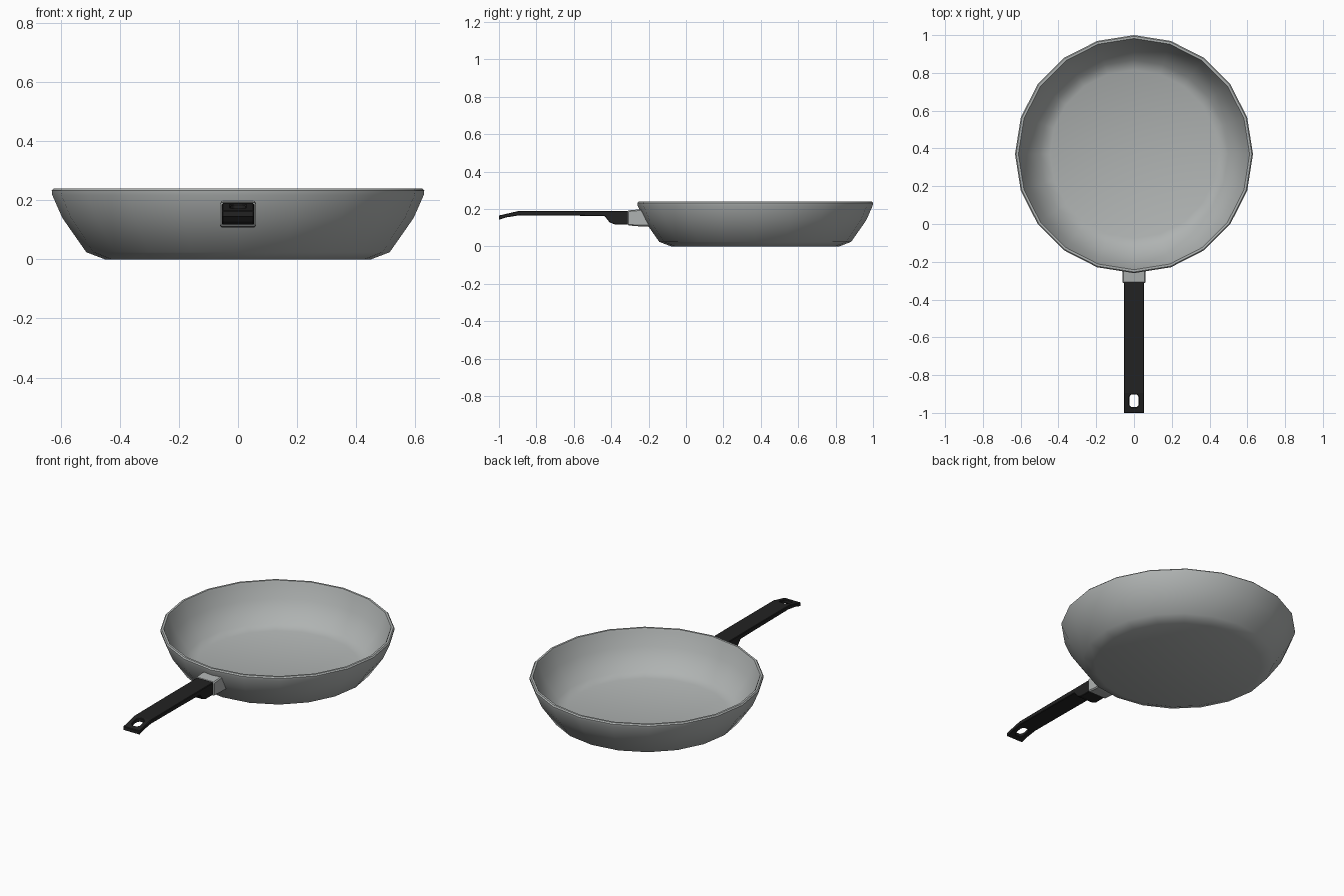
import bpy, bmesh, math

if "Cube" in bpy.data.objects:
    bpy.data.objects.remove(bpy.data.objects["Cube"])

def material(name, rgb):
    m = bpy.data.materials.new(name)
    m.diffuse_color = (*rgb, 1)
    m.use_nodes = True
    m.node_tree.nodes["Principled BSDF"].inputs["Base Color"].default_value = m.diffuse_color
    return m

STEEL = material("brushed grey", (0.43, 0.45, 0.445))
BLACK = material("matte black", (0.016, 0.016, 0.016))

def make_object(name, bm, mat, smooth_angle=None):
    bmesh.ops.recalc_face_normals(bm, faces=bm.faces)
    me = bpy.data.meshes.new(name)
    bm.to_mesh(me)
    bm.free()
    if mat:
        me.materials.append(mat)
    if smooth_angle:
        me.polygons.foreach_set("use_smooth", [True] * len(me.polygons))
        me.set_sharp_from_angle(angle=math.radians(smooth_angle))
    ob = bpy.data.objects.new(name, me)
    bpy.context.collection.objects.link(ob)
    return ob

def prism(outline, to_point, lo, hi):
    """Extrude a closed 2D outline between lo and hi."""
    bm = bmesh.new()
    a = [bm.verts.new(to_point(u, v, lo)) for u, v in outline]
    b = [bm.verts.new(to_point(u, v, hi)) for u, v in outline]
    bm.faces.new(a)
    bm.faces.new(b)
    for i in range(len(a)):
        j = (i + 1) % len(a)
        bm.faces.new((a[i], a[j], b[j], b[i]))
    return bm

def add_bevel(ob, width, segments=1):
    b = ob.modifiers.new("soft_edges", 'BEVEL')
    b.width, b.segments = width, segments
    b.limit_method, b.angle_limit = 'ANGLE', math.radians(40)

# Pan body: 20-sided lathe, outside wall, rim, then inside wall
SIDES, CY = 20, 0.37
profile = [(0.45, 0), (0.513, 0.024), (0.594, 0.14), (0.628, 0.217), (0.63, 0.232),
           (0.624, 0.239), (0.612, 0.239), (0.606, 0.225), (0.578, 0.145),
           (0.498, 0.036), (0.445, 0.016)]
bm = bmesh.new()
rings = [[bm.verts.new((r * math.cos(2 * math.pi * k / SIDES),
                        CY + r * math.sin(2 * math.pi * k / SIDES), z))
          for k in range(SIDES)] for r, z in profile]
for a, b in zip(rings, rings[1:]):
    for k in range(SIDES):
        j = (k + 1) % SIDES
        bm.faces.new((a[k], a[j], b[j], b[k]))
bm.faces.new(rings[0])
bm.faces.new(rings[-1])
make_object("pan_body", bm, STEEL, 45)

# Metal bracket joining handle and pan, back face following the wall slope
side = lambda y, z, x: (x, y, z)
bracket = make_object("handle_bracket", prism(
    [(-0.313, 0.112), (-0.313, 0.192), (-0.255, 0.197), (-0.236, 0.197),
     (-0.19, 0.107), (-0.25, 0.107)], side, -0.061, 0.061), STEEL)
add_bevel(bracket, 0.006)

# Handle: side profile with thick root and drooping tip
handle = make_object("handle", prism(
    [(-0.305, 0.117), (-0.38, 0.117), (-0.408, 0.128), (-0.436, 0.162), (-0.60, 0.164),
     (-0.89, 0.166), (-0.96, 0.155), (-1.0, 0.142), (-1.0, 0.165), (-0.96, 0.174),
     (-0.895, 0.189), (-0.60, 0.19), (-0.305, 0.19)], side, -0.054, 0.054), BLACK)

# Hanging hole cut through the tip
hole = make_object("hole_cutter", prism(
    [(-0.025, -0.957), (-0.014, -0.97), (0.014, -0.97), (0.025, -0.957),
     (0.025, -0.915), (0.014, -0.902), (-0.014, -0.902), (-0.025, -0.915)],
    lambda x, y, z: (x, y, z), 0.05, 0.3), BLACK)
hole.hide_render = True
hole.hide_viewport = True
cut = handle.modifiers.new("hanging_hole", 'BOOLEAN')
cut.operation, cut.solver, cut.object = 'DIFFERENCE', 'EXACT', hole
add_bevel(handle, 0.003)
